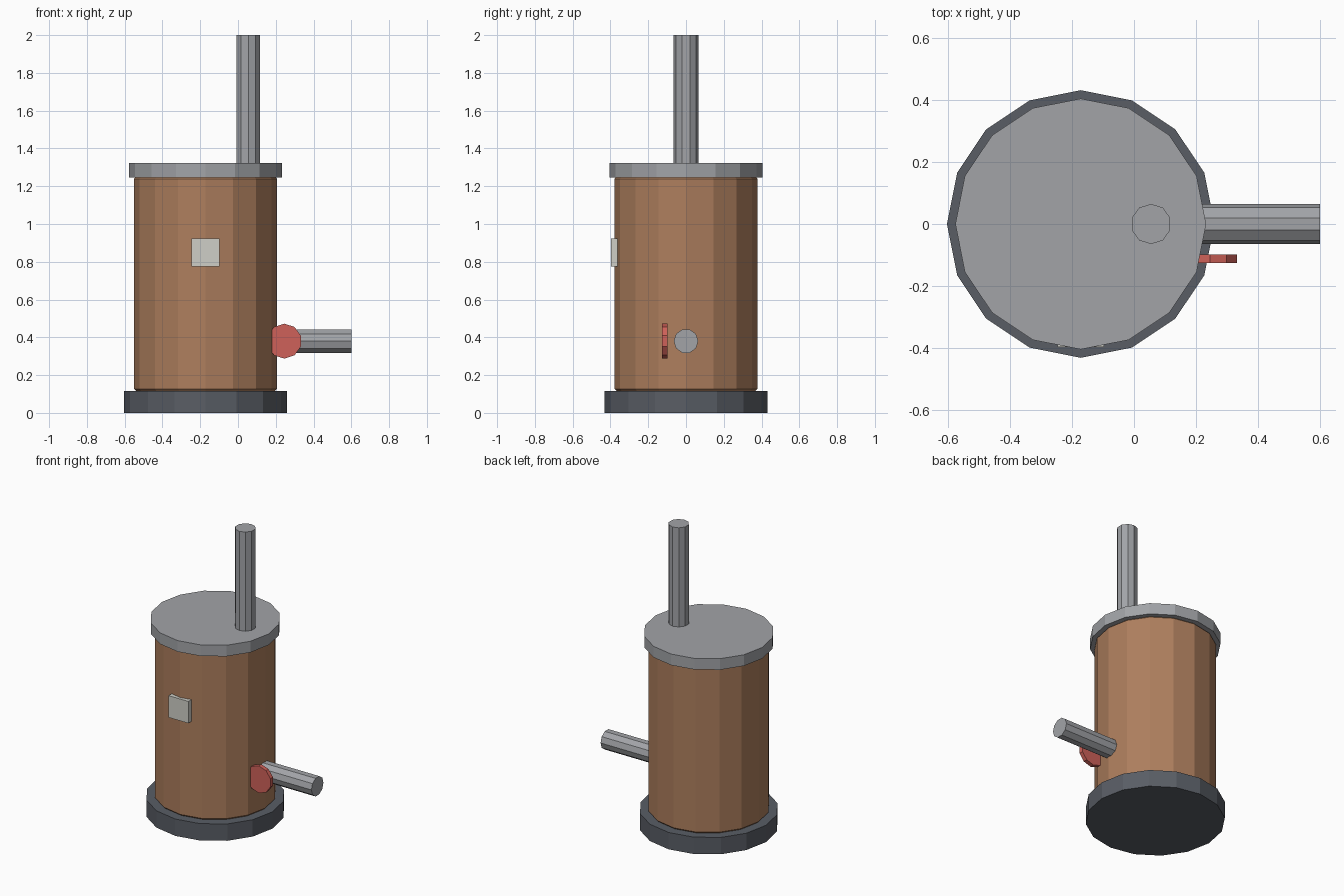
import bpy
from math import radians

cube = bpy.data.objects.get("Cube")
if cube:
    bpy.data.objects.remove(cube, do_unlink=True)


def material(name, rgb):
    mat = bpy.data.materials.new(name)
    mat.use_nodes = True
    colour = (*rgb, 1.0)
    mat.diffuse_color = colour
    mat.node_tree.nodes["Principled BSDF"].inputs["Base Color"].default_value = colour
    return mat


def finish(name, mat, bevel=0.0):
    obj = bpy.context.object
    obj.name = obj.data.name = name
    obj.data.materials.append(mat)
    if bevel:
        mod = obj.modifiers.new("edge_bevel", "BEVEL")
        mod.width = bevel
        mod.segments = 1
        mod.limit_method = "ANGLE"
        mod.angle_limit = radians(40)
    return obj


def cylinder(name, mat, sides, radius, start, end, axis="Z", bevel=0.0):
    """Flat-sided cylinder between two points that differ along one axis."""
    centre = [(a + b) / 2 for a, b in zip(start, end)]
    length = sum(abs(b - a) for a, b in zip(start, end))
    turn = {"X": (0, radians(90), 0), "Y": (radians(90), 0, 0), "Z": (0, 0, 0)}[axis]
    bpy.ops.mesh.primitive_cylinder_add(
        vertices=sides, radius=radius, depth=length, location=centre, rotation=turn)
    return finish(name, mat, bevel)


def box(name, mat, centre, size):
    bpy.ops.mesh.primitive_cube_add(size=1, location=centre)
    bpy.context.object.scale = size
    return finish(name, mat)


dark_iron = material("dark_iron", (0.10, 0.11, 0.13))
steel = material("steel_grey", (0.36, 0.37, 0.39))
copper = material("copper_brown", (0.42, 0.21, 0.11))
red = material("valve_red", (0.62, 0.12, 0.10))
pale = material("pale_plate", (0.62, 0.62, 0.57))

# Tank: base, body and lid share one axis
X = -0.172
cylinder("base", dark_iron, 16, 0.432, (X, 0, 0), (X, 0, 0.115))
cylinder("tank_body", copper, 16, 0.378, (X, 0, 0.113), (X, 0, 1.252), bevel=0.013)
cylinder("lid", steel, 16, 0.405, (X, 0, 1.247), (X, 0, 1.323))

# Pipes
cylinder("chimney", steel, 10, 0.065, (0.055, 0, 1.30), (0.055, 0, 2.0))
cylinder("outlet_pipe", steel, 10, 0.065, (0.14, 0, 0.38), (0.60, 0, 0.38), axis="X")

# Valve wheel beside the outlet
cylinder("valve_wheel", red, 10, 0.0925, (0.245, -0.126, 0.38), (0.245, -0.098, 0.38), axis="Y")

# Gauge plate on the front
box("gauge_plate", pale, (X, -0.377, 0.85), (0.149, 0.04, 0.149))
